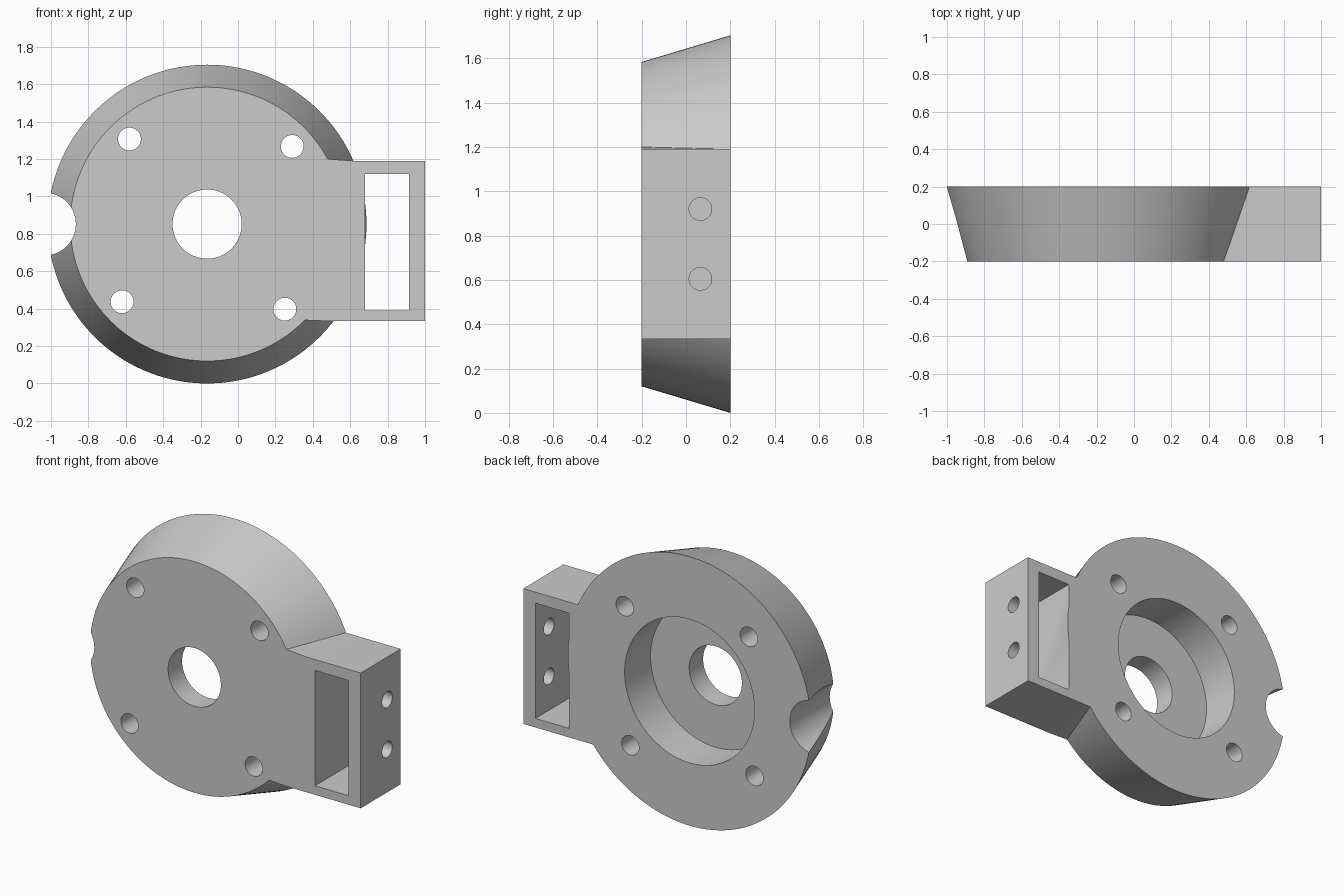
import bpy, bmesh, math
from mathutils import Matrix, Vector

default = bpy.data.objects.get("Cube")
if default:
    bpy.data.objects.remove(default, do_unlink=True)

grey = bpy.data.materials.new("plain grey")
grey.use_nodes = True
COLOUR = (0.6, 0.6, 0.6, 1)
grey.diffuse_color = COLOUR
grey.node_tree.nodes["Principled BSDF"].inputs["Base Color"].default_value = COLOUR

CX, CZ = -0.165, 0.852      # disc centre
HALF = 0.2                  # half thickness


def make(name, bm):
    bmesh.ops.recalc_face_normals(bm, faces=bm.faces)
    mesh = bpy.data.meshes.new(name)
    bm.to_mesh(mesh)
    bm.free()
    mesh.materials.append(grey)
    obj = bpy.data.objects.new(name, mesh)
    bpy.context.collection.objects.link(obj)
    return obj


def rod(name, centre, front_r, back_r, length, axis="Y", segments=64):
    """Round bar along y (or x); the radii may differ for a taper."""
    bm = bmesh.new()
    turn = Matrix.Rotation(math.radians(90), 4, "X" if axis == "Y" else "Y")
    bmesh.ops.create_cone(bm, cap_ends=True, segments=segments, radius1=back_r,
                          radius2=front_r, depth=length,
                          matrix=Matrix.Translation(centre) @ turn)
    return make(name, bm)


def prism(name, outline, half):
    """Extrude an x-z outline through y."""
    bm = bmesh.new()
    face = bm.faces.new([bm.verts.new((x, -half, z)) for x, z in outline])
    out = bmesh.ops.extrude_face_region(bm, geom=[face])["geom"]
    bmesh.ops.translate(bm, vec=Vector((0, 2 * half, 0)),
                        verts=[v for v in out if isinstance(v, bmesh.types.BMVert)])
    return make(name, bm)


def combine(target, tool, operation):
    mod = target.modifiers.new(operation.lower(), "BOOLEAN")
    mod.operation, mod.solver, mod.object = operation, "EXACT", tool
    bpy.context.view_layer.objects.active = target
    bpy.ops.object.modifier_apply(modifier=mod.name)
    bpy.data.objects.remove(tool, do_unlink=True)


# Tapered disc
body = rod("mounting_disc", (CX, 0, CZ), 0.732, 0.852, 2 * HALF, segments=160)

# Side bracket with its rectangular window and two end holes
bracket = prism("side_bracket", [(0.2, 1.22), (0.62, 1.19), (1, 1.19),
                                 (1, 0.333), (0.5, 0.333), (0.2, 0.345)], HALF)
window = prism("window_cutter", [(0.68, 1.12), (0.915, 1.12),
                                 (0.915, 0.39), (0.68, 0.39)], 0.3)
combine(bracket, window, "DIFFERENCE")
for z in (0.605, 0.92):
    combine(bracket, rod("end_hole_cutter", (0.96, 0.065, z), 0.051, 0.051, 0.2, "X", 40),
            "DIFFERENCE")
combine(body, bracket, "UNION")

# Centre hole and wide recess in the back
combine(body, rod("centre_cutter", (CX, 0, CZ), 0.185, 0.185, 1), "DIFFERENCE")
combine(body, rod("recess_cutter", (CX, 0.44, CZ), 0.455, 0.455, 1, segments=96), "DIFFERENCE")

# Four screw holes
for k in range(4):
    a = math.radians(42.4 + 90 * k)
    spot = (CX + 0.616 * math.cos(a), 0, CZ + 0.616 * math.sin(a))
    combine(body, rod("screw_cutter", spot, 0.061, 0.061, 1, segments=40), "DIFFERENCE")

# Half-round notch in the rim
combine(body, rod("notch_cutter", (-1.035, 0, CZ), 0.168, 0.168, 1), "DIFFERENCE")

body.name = "mounting_disc_with_bracket"
bpy.ops.object.select_all(action="DESELECT")
body.select_set(True)
bpy.context.view_layer.objects.active = body
bpy.ops.object.shade_smooth_by_angle(angle=math.radians(20))
